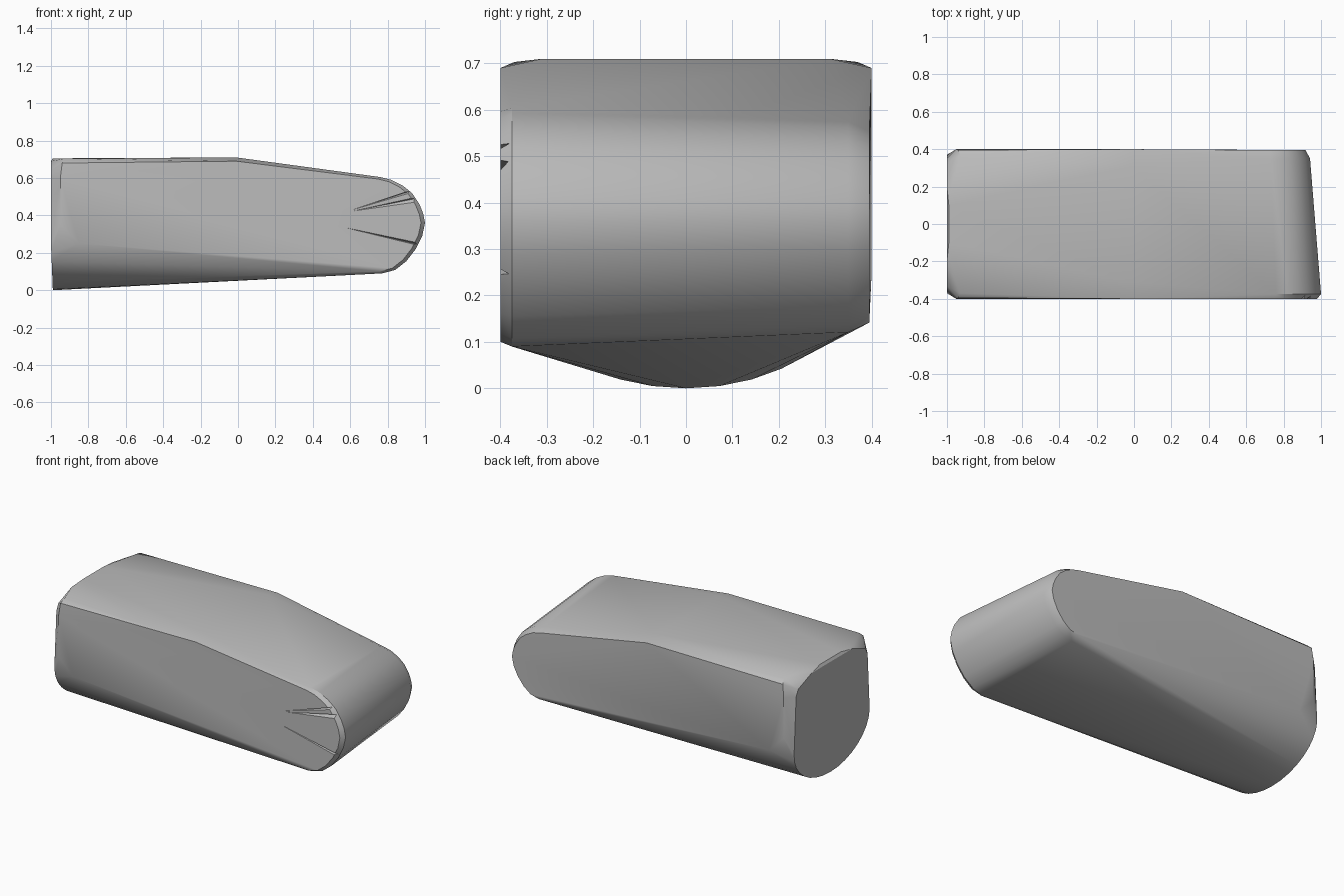
import bpy
import bmesh
import math

cube = bpy.data.objects.get("Cube")
if cube:
    bpy.data.objects.remove(cube, do_unlink=True)

grey = bpy.data.materials.new("stone grey")
grey.use_nodes = True
grey.diffuse_color = (0.5, 0.5, 0.5, 1)
grey.node_tree.nodes["Principled BSDF"].inputs["Base Color"].default_value = (0.5, 0.5, 0.5, 1)


def hull(name, points):
    """Solid wrapped tightly around a set of points."""
    bm = bmesh.new()
    for p in points:
        bm.verts.new(p)
    out = bmesh.ops.convex_hull(bm, input=bm.verts)
    spare = {g for g in out["geom_interior"] + out["geom_unused"]
             if isinstance(g, bmesh.types.BMVert)}
    bmesh.ops.delete(bm, geom=list(spare), context='VERTS')
    bmesh.ops.dissolve_limit(bm, angle_limit=math.radians(0.3),
                             verts=bm.verts, edges=bm.edges)
    bmesh.ops.recalc_face_normals(bm, faces=bm.faces)
    mesh = bpy.data.meshes.new(name)
    bm.to_mesh(mesh)
    bm.free()
    mesh.materials.append(grey)
    obj = bpy.data.objects.new(name, mesh)
    bpy.context.collection.objects.link(obj)
    return obj


# Rounded nose outline (x, z), from the top shoulder round to the belly
nose = [(.76, .605), (.82, .59), (.88, .56), (.93, .52), (.97, .46), (.99, .41),
        (1, .36), (.985, .29), (.95, .22), (.9, .155), (.84, .108), (.77, .09)]


def nose_ring(y, shift, scale):
    cx, cz = .76, .348
    return [(cx + (x - cx) * scale + shift, y, cz + (z - cz) * scale)
            for x, z in nose]


points = nose_ring(-.375, 0, 1) + nose_ring(-.4, -.012, .96)
points += nose_ring(.35, -.03, .88) + nose_ring(.395, -.035, .8)

for s in (-1, 1):
    # Flat top with chamfered long edges
    points += [(-.01, s * .31, .71), (-.01, s * .4, .69), (-.93, s * .37, .703),
               (-.99, s * .1, .705), (-.94, s * .395, .68)]
    # Side walls and bevelled flat end
    points += [(-.95, s * .4, .6), (-.95, s * .4, .35), (-.85, s * .4, .25),
               (-1, s * .35, .6), (-1, s * .33, .64), (-1, s * .2, .69),
               (-1, s * .36, .38)]
    # Round belly at the flat end
    for i in range(9):
        a = math.radians(90 * i / 8)
        points.append((-1 + .01 * math.cos(a), s * .37 * math.sin(a),
                       .25 - .25 * math.cos(a)))

body = hull("body", points)

# Shallow wedge nicks in the front wall beside the nose
nicks = [[(.58, -.401, .42), (1.02, -.42, .57), (1.02, -.42, .54), (1, -.375, .555)],
         [(.6, -.401, .42), (1.02, -.42, .52), (1.02, -.42, .46), (1, -.38, .5)],
         [(.55, -.401, .34), (1.02, -.42, .25), (1.02, -.42, .22), (1, -.38, .237)]]
for i, corners in enumerate(nicks):
    cutter = hull(f"nick_cutter_{i + 1}", corners)
    cutter.hide_render = True
    cutter.hide_set(True)
    mod = body.modifiers.new("nick", 'BOOLEAN')
    mod.operation = 'DIFFERENCE'
    mod.solver = 'EXACT'
    mod.object = cutter

# Soft shading with crisp folds
bpy.ops.object.select_all(action='DESELECT')
body.select_set(True)
bpy.context.view_layer.objects.active = body
bpy.ops.object.shade_smooth_by_angle(angle=math.radians(30))
